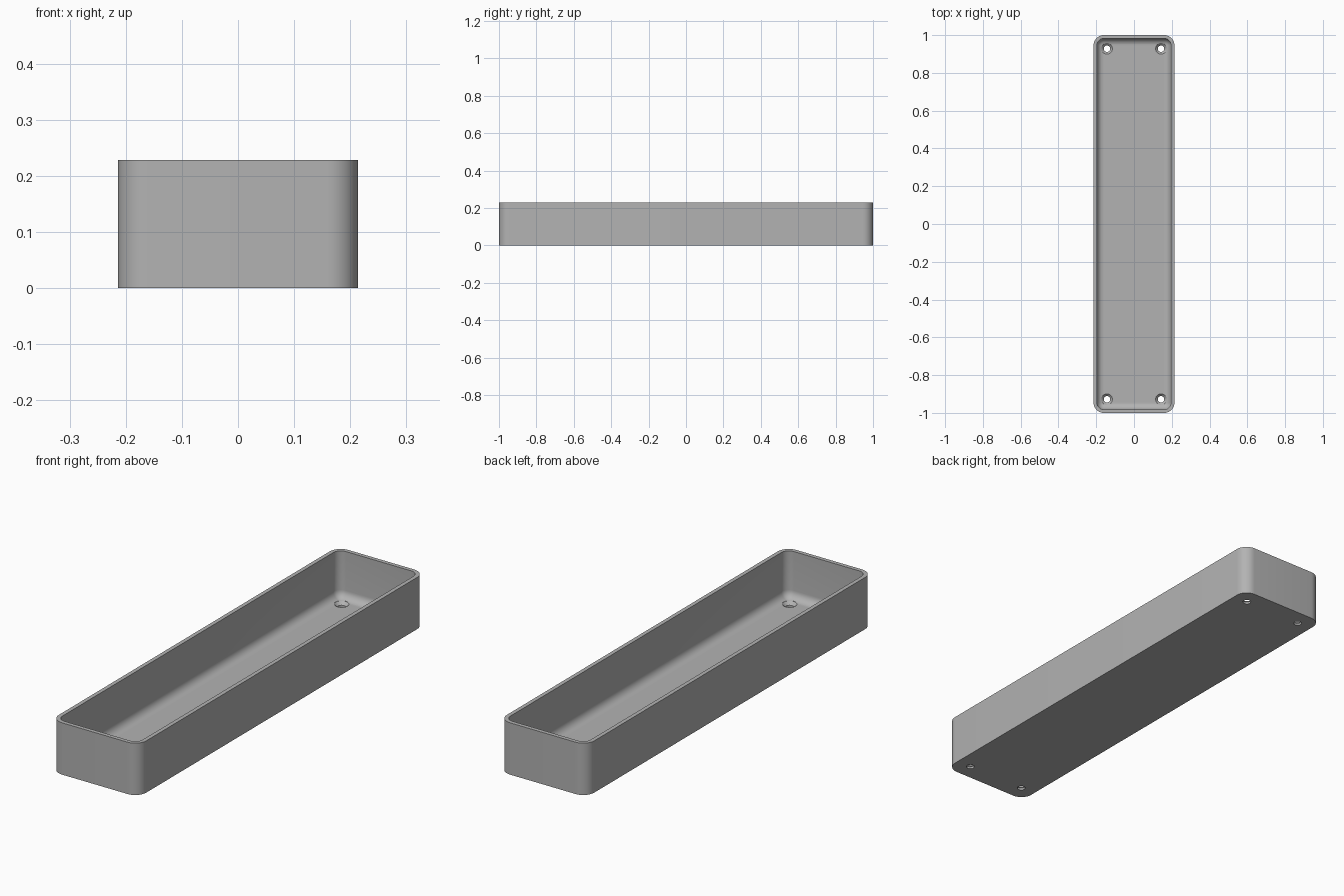
import bpy, bmesh
from math import cos, sin, pi, radians

cube = bpy.data.objects.get("Cube")
if cube:
    bpy.data.objects.remove(cube)

HALF_X, HALF_Y, HEIGHT = 0.214, 1.0, 0.229
CORNER, WALL, FLOOR, FILLET = 0.054, 0.018, 0.021, 0.036

grey = bpy.data.materials.new("plain grey")
grey.use_nodes = True
grey.diffuse_color = (0.45, 0.45, 0.45, 1)
grey.node_tree.nodes["Principled BSDF"].inputs["Base Color"].default_value = grey.diffuse_color


def make_object(name, bm):
    bmesh.ops.recalc_face_normals(bm, faces=bm.faces)
    mesh = bpy.data.meshes.new(name)
    bm.to_mesh(mesh)
    bm.free()
    mesh.materials.append(grey)
    obj = bpy.data.objects.new(name, mesh)
    bpy.context.collection.objects.link(obj)
    return obj


def rounded_loop(bm, inset, z, steps=10):
    """Rounded rectangle of vertices, inset from the outer wall."""
    radius = max(CORNER - inset, 0.004)
    cx, cy = HALF_X - inset - radius, HALF_Y - inset - radius
    verts = []
    for quarter, (sx, sy) in enumerate([(1, 1), (-1, 1), (-1, -1), (1, -1)]):
        for i in range(steps + 1):
            a = (quarter + i / steps) * pi / 2
            verts.append(bm.verts.new((sx * cx + radius * cos(a),
                                       sy * cy + radius * sin(a), z)))
    return verts


def skin(bm, loops):
    """Bridge successive loops and cap both ends."""
    for a, b in zip(loops, loops[1:]):
        n = len(a)
        for i in range(n):
            j = (i + 1) % n
            bm.faces.new((a[i], a[j], b[j], b[i]))
    bm.faces.new(loops[0])
    bm.faces.new(loops[-1])


# Tray: outer wall, rim, inner wall and the fillet down to the floor
profile = [(0, 0), (0, HEIGHT), (WALL, HEIGHT)]
for i in range(9):
    a = i / 8 * pi / 2
    profile.append((WALL + FILLET * (1 - cos(a)), FLOOR + FILLET * (1 - sin(a))))
bm = bmesh.new()
skin(bm, [rounded_loop(bm, inset, z) for inset, z in profile])
tray = make_object("tray", bm)

# Countersunk screw holes, one in each corner of the floor
bm = bmesh.new()
hole_profile = [(0.017, -0.02), (0.017, 0.009), (0.030, FLOOR + 0.001), (0.030, 0.05)]
for sx in (-1, 1):
    for sy in (-1, 1):
        skin(bm, [[bm.verts.new((sx * 0.143 + r * cos(i * pi / 16),
                                 sy * 0.928 + r * sin(i * pi / 16), z))
                   for i in range(32)] for r, z in hole_profile])
cutter = make_object("screw_hole_cutter", bm)
cutter.hide_render = True
cutter.display_type = 'WIRE'

holes = tray.modifiers.new("screw holes", 'BOOLEAN')
holes.operation = 'DIFFERENCE'
holes.solver = 'EXACT'
holes.object = cutter

# Apply the cut, then shade smooth with crisp edges
bpy.ops.object.select_all(action='DESELECT')
tray.select_set(True)
bpy.context.view_layer.objects.active = tray
bpy.ops.object.modifier_apply(modifier=holes.name)
bpy.data.objects.remove(cutter)
bpy.ops.object.shade_smooth_by_angle(angle=radians(30))
